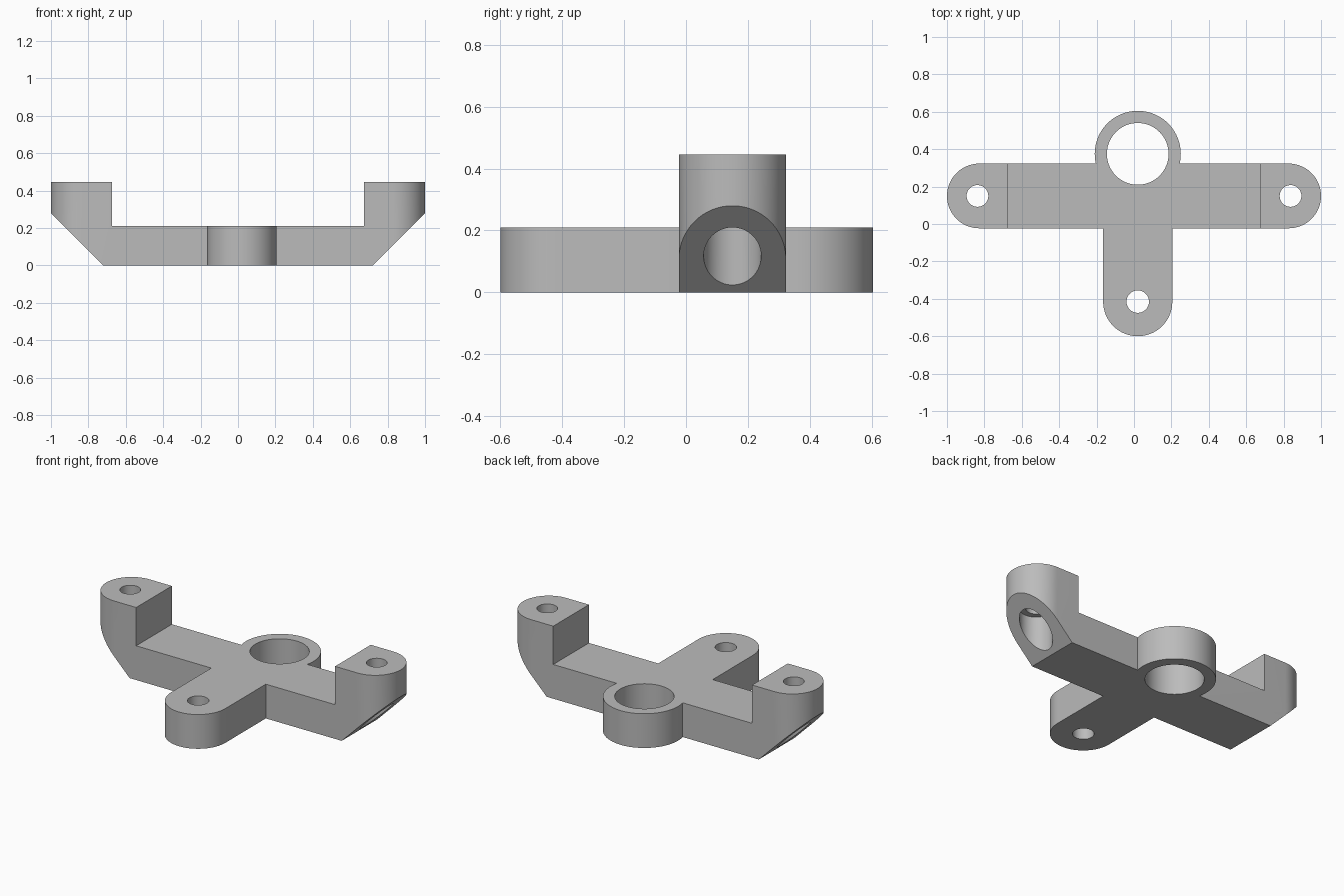
import bpy, bmesh, math

if "Cube" in bpy.data.objects:
    bpy.data.objects.remove(bpy.data.objects["Cube"], do_unlink=True)

THICK = 0.21        # plate thickness
HIGH = 0.445        # top of the raised ends
BAR_Y = 0.15        # centre line of the cross bar
MID_X = 0.02        # centre line of the arm and ring
RING_Y = 0.375
ARM_Y = -0.415
HOLE_X = 0.837

grey = bpy.data.materials.new("plain_grey")
grey.use_nodes = True
colour = (0.5, 0.5, 0.5, 1)
grey.diffuse_color = colour
grey.node_tree.nodes["Principled BSDF"].inputs["Base Color"].default_value = colour


def prism(name, outline, offset):
    """Closed solid swept from a 3D outline by an offset vector."""
    bm = bmesh.new()
    face = bm.faces.new([bm.verts.new(p) for p in outline])
    swept = bmesh.ops.extrude_face_region(bm, geom=[face])["geom"]
    bmesh.ops.translate(bm, vec=offset,
                        verts=[v for v in swept if isinstance(v, bmesh.types.BMVert)])
    bmesh.ops.recalc_face_normals(bm, faces=bm.faces)
    mesh = bpy.data.meshes.new(name)
    bm.to_mesh(mesh)
    bm.free()
    mesh.materials.append(grey)
    obj = bpy.data.objects.new(name, mesh)
    bpy.context.collection.objects.link(obj)
    return obj


def arc(x, y, r, start, end, n):
    angles = [math.radians(start + (end - start) * i / n) for i in range(n + 1)]
    return [(x + r * math.cos(a), y + r * math.sin(a)) for a in angles]


def cylinder(name, x, y, r, z0, z1, n=64):
    outline = [(px, py, z0) for px, py in arc(x, y, r, 0, 360, n)[:-1]]
    return prism(name, outline, (0, 0, z1 - z0))


def combine(target, tool, operation):
    """Apply one boolean and discard the tool."""
    mod = target.modifiers.new(operation, "BOOLEAN")
    mod.operation = operation
    mod.solver = "EXACT"
    mod.object = tool
    bpy.context.view_layer.objects.active = target
    bpy.ops.object.modifier_apply(modifier=mod.name)
    bpy.data.objects.remove(tool, do_unlink=True)


# Cross bar: side profile with raised, chamfered ends
half = [(0.72, 0), (1.02, 0.30), (1.02, HIGH), (0.675, HIGH), (0.675, THICK)]
profile = half + [(-x, z) for x, z in reversed(half)]
bracket = prism("bracket_body", [(x, -0.1, z) for x, z in profile], (0, 0.5, 0))

# Round both ends of the bar in plan
end_r = 0.173
plan = (arc(1 - end_r, BAR_Y, end_r, -90, 90, 32)
        + arc(end_r - 1, BAR_Y, end_r, 90, 270, 32))
combine(bracket, prism("bar_plan", [(x, y, -0.1) for x, y in plan], (0, 0, 1)), "INTERSECT")

# Front arm with a round tip
arm_r = 0.185
plan = arc(MID_X, ARM_Y, arm_r, 180, 360, 32) + [(MID_X + arm_r, BAR_Y), (MID_X - arm_r, BAR_Y)]
combine(bracket, prism("front_arm", [(x, y, 0) for x, y in plan], (0, 0, THICK)), "UNION")

# Rear ring
combine(bracket, cylinder("rear_ring", MID_X, RING_Y, 0.23, 0, THICK, 96), "UNION")

# Ring bore, arm hole, and counterbored holes in the raised ends
holes = [("ring_bore", MID_X, RING_Y, 0.165, 1), ("arm_hole", MID_X, ARM_Y, 0.06, 1)]
for side in (-1, 1):
    holes += [("end_hole", side * HOLE_X, BAR_Y, 0.058, 1),
              ("end_counterbore", side * HOLE_X, BAR_Y, 0.093, 0.25)]
for name, x, y, r, top in holes:
    combine(bracket, cylinder(name, x, y, r, -0.1, top), "DIFFERENCE")

# Smooth curved walls, keep edges crisp
bpy.ops.object.select_all(action="DESELECT")
bracket.select_set(True)
bpy.context.view_layer.objects.active = bracket
bpy.ops.object.shade_smooth_by_angle(angle=math.radians(30))
